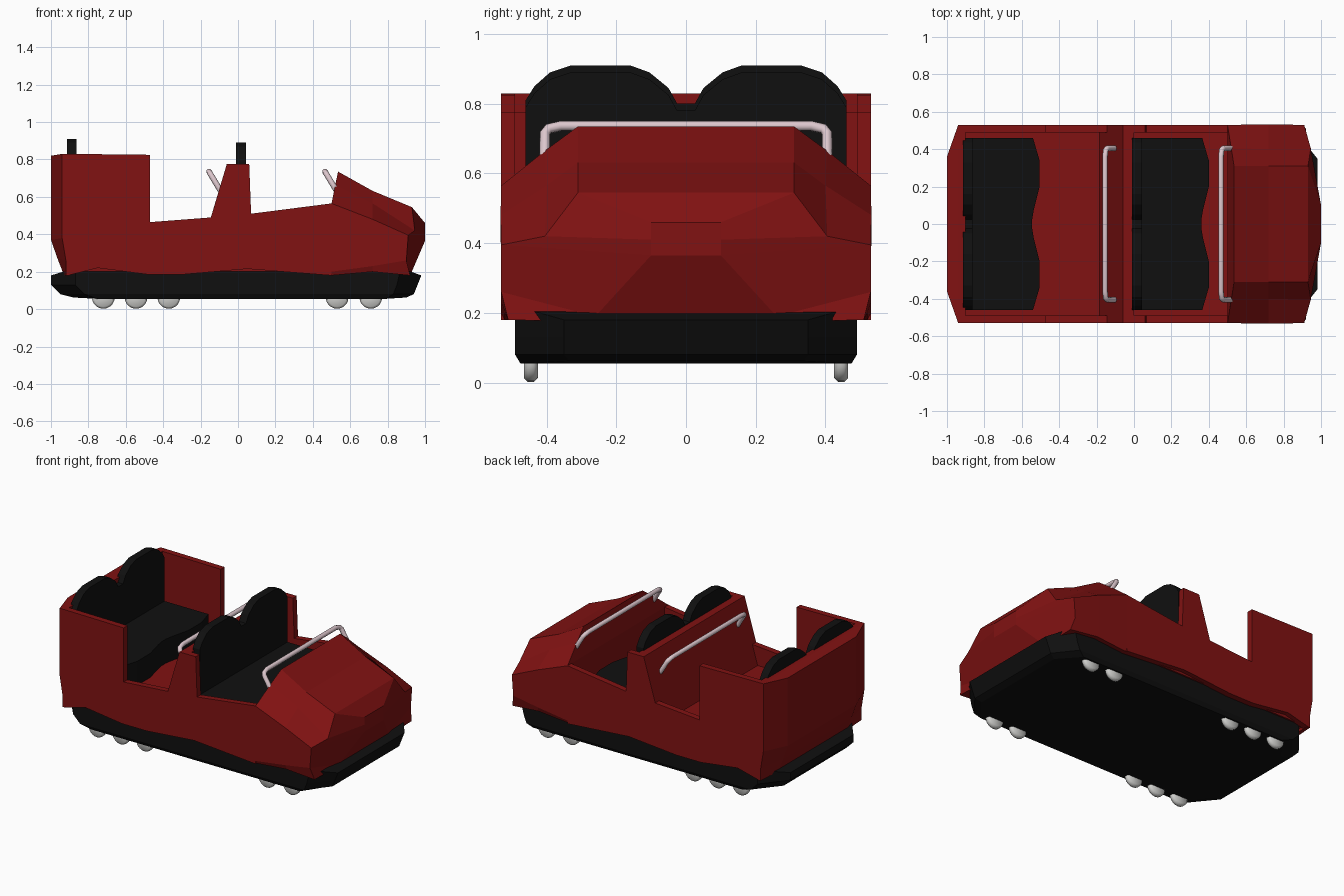
import bpy, bmesh, math

if "Cube" in bpy.data.objects:
    bpy.data.objects.remove(bpy.data.objects["Cube"])


def material(name, rgb):
    m = bpy.data.materials.new(name)
    m.diffuse_color = (*rgb, 1)
    m.use_nodes = True
    m.node_tree.nodes["Principled BSDF"].inputs["Base Color"].default_value = m.diffuse_color
    return m


RED = material("dark red paint", (0.22, 0.006, 0.006))
BLACK = material("black", (0.005, 0.005, 0.005))
PINK = material("pale bar metal", (0.72, 0.57, 0.61))
GREY = material("wheel grey", (0.65, 0.65, 0.63))


def finish(bm, name, mat):
    bmesh.ops.recalc_face_normals(bm, faces=bm.faces[:])
    me = bpy.data.meshes.new(name)
    bm.to_mesh(me)
    bm.free()
    me.materials.append(mat)
    ob = bpy.data.objects.new(name, me)
    bpy.context.collection.objects.link(ob)
    return ob


def loft(name, rings, mat):
    """Skin rings of equal length; the ends are closed with strips."""
    bm = bmesh.new()
    vs = [[bm.verts.new(p) for p in r] for r in rings]
    n = len(vs[0])
    for a, b in zip(vs, vs[1:]):
        for i in range(n):
            j = (i + 1) % n
            bm.faces.new((a[i], a[j], b[j], b[i]))
    for r in (vs[0], vs[-1]):
        for i in range(n // 2 - 1):
            bm.faces.new((r[i], r[i + 1], r[n - 2 - i], r[n - 1 - i]))
    return finish(bm, name, mat)


def prism(name, bottom, top, mat):
    """Solid between two matching outlines."""
    bm = bmesh.new()
    a = [bm.verts.new(p) for p in bottom]
    b = [bm.verts.new(p) for p in top]
    bm.faces.new(a)
    bm.faces.new(b)
    n = len(a)
    for i in range(n):
        j = (i + 1) % n
        bm.faces.new((a[i], a[j], b[j], b[i]))
    return finish(bm, name, mat)


def mirrored(half):
    return half + [(x, -y, z) for x, y, z in reversed(half)]


# Black chassis with cut corners and a rounded lower edge
def chassis_ring(x0, x1, y, z_end, z_mid):
    return mirrored([(x0, y - 0.16, z_end), (x0 + 0.13, y, z_mid),
                     (x1 - 0.11, y, z_mid), (x1, y - 0.14, z_end)])


loft("chassis", [chassis_ring(-0.88, 0.90, 0.475, 0.062, 0.055),
                 chassis_ring(-0.95, 0.94, 0.49, 0.08, 0.08),
                 chassis_ring(-1.0, 0.96, 0.49, 0.13, 0.13),
                 chassis_ring(-1.0, 0.98, 0.49, 0.18, 0.22)], BLACK)

# Side walls, including the divider's end posts
wall = [(-0.91, 0.18), (-0.75, 0.22), (-0.48, 0.185), (-0.3, 0.185),
        (0.05, 0.215), (0.5, 0.18), (0.5, 0.565), (0.07, 0.51),
        (0.06, 0.775), (-0.06, 0.775), (-0.145, 0.49), (-0.47, 0.465),
        (-0.47, 0.825), (-0.91, 0.83)]
for side, s in (("left", 1), ("right", -1)):
    prism(side + "_wall", [(x, s * 0.49, z) for x, z in wall],
          [(x, s * 0.53, z) for x, z in wall], RED)

# Rear panel with angled corners, tucked in at the bottom
loft("rear_panel", [mirrored([(-0.90, 0.53, z), (xc, 0.53, z), (xb, 0.36, zb)])
                    for xc, xb, z, zb in ((-0.92, -0.93, 0.18, 0.18),
                                          (-0.92, -0.965, 0.26, 0.27),
                                          (-0.94, -1.0, 0.38, 0.37),
                                          (-0.94, -1.0, 0.83, 0.82))], RED)

# Cabin floor and the sloped divider
floor = [(-0.91, -0.5), (0.51, -0.5), (0.51, 0.5), (-0.91, 0.5)]
prism("floor", [(x, y, 0.2) for x, y in floor],
      [(x, y, 0.36) for x, y in floor], RED)
div = [(-0.19, 0.34), (-0.06, 0.775), (0.0, 0.775), (0.0, 0.34)]
prism("divider", [(x, -0.5, z) for x, z in div],
      [(x, 0.5, z) for x, z in div], RED)

# Faceted nose hood
loft("nose_hood", [mirrored(h) for h in (
    [(0.5, 0.52, 0.18), (0.5, 0.53, 0.20), (0.5, 0.53, 0.565),
     (0.52, 0.405, 0.665), (0.535, 0.31, 0.735)],
    [(0.72, 0.52, 0.2), (0.72, 0.53, 0.23), (0.72, 0.532, 0.48),
     (0.72, 0.40, 0.565), (0.72, 0.31, 0.632)],
    [(0.92, 0.51, 0.18), (0.90, 0.53, 0.26), (0.91, 0.53, 0.395),
     (0.945, 0.405, 0.42), (0.93, 0.31, 0.545)],
    [(0.92, 0.28, 0.175), (0.925, 0.26, 0.19), (1.0, 0.1, 0.365),
     (1.0, 0.1, 0.41), (1.0, 0.1, 0.46)])], RED)

# Seats: wavy cushion and a two-humped back
back = [(0.46, 0.81), (0.435, 0.85), (0.39, 0.89), (0.33, 0.91), (0.16, 0.91),
        (0.105, 0.89), (0.05, 0.845), (0.025, 0.80)]
edge = [(0.46, 0.375), (0.34, 0.41), (0.2, 0.41), (0.07, 0.378), (0.02, 0.37)]


def both(pts):
    return pts + [(-a, b) for a, b in reversed(pts)]


for name, x0, dz, top in (("rear", -0.915, 0.0, 0.52), ("front", -0.01, -0.02, 0.49)):
    cushion = [(0.46, 0)] + edge
    outline = [(x0 + x, y) for y, x in both(cushion)]
    prism(name + "_seat_cushion", [(x, y, 0.35) for x, y in outline],
          [(x, y, top) for x, y in outline], BLACK)
    shape = both([(0.46, 0.4)] + back)
    prism(name + "_seat_back", [(x0, y, z + dz) for y, z in shape],
          [(x0 + 0.052, y, z + dz) for y, z in shape], BLACK)

# Lap bars bent from round tube
for name, x0 in (("rear", -0.095), ("front", 0.525)):
    half = [(x0, 0.405, 0.635), (x0 - 0.048, 0.405, 0.715),
            (x0 - 0.056, 0.395, 0.728), (x0 - 0.06, 0.36, 0.736)]
    path = mirrored(half)
    cu = bpy.data.curves.new(name + "_lap_bar", "CURVE")
    cu.dimensions = "3D"
    cu.bevel_depth = 0.015
    cu.bevel_resolution = 2
    cu.use_fill_caps = True
    sp = cu.splines.new("POLY")
    sp.points.add(len(path) - 1)
    for p, co in zip(sp.points, path):
        p.co = (*co, 1)
    cu.materials.append(PINK)
    ob = bpy.data.objects.new(name + "_lap_bar", cu)
    bpy.context.collection.objects.link(ob)
    bpy.ops.object.select_all(action="DESELECT")
    ob.select_set(True)
    bpy.context.view_layer.objects.active = ob
    bpy.ops.object.convert(target="MESH")
    bpy.ops.object.shade_smooth_by_angle(angle=math.radians(50))

# Wheels, turned from a small chamfered profile
for i, x in enumerate((-0.72, -0.545, -0.37, 0.53, 0.71)):
    for side, y in (("left", 0.445), ("right", -0.445)):
        rings = [[(x + r * math.cos(a * math.tau / 20), y + o,
                   0.063 + r * math.sin(a * math.tau / 20)) for a in range(20)]
                 for o, r in ((-0.02, 0.05), (-0.009, 0.061), (0.009, 0.061), (0.02, 0.05))]
        ob = loft(f"{side}_wheel_{i + 1}", rings, GREY)
        bpy.ops.object.select_all(action="DESELECT")
        ob.select_set(True)
        bpy.context.view_layer.objects.active = ob
        bpy.ops.object.shade_smooth_by_angle(angle=math.radians(50))
